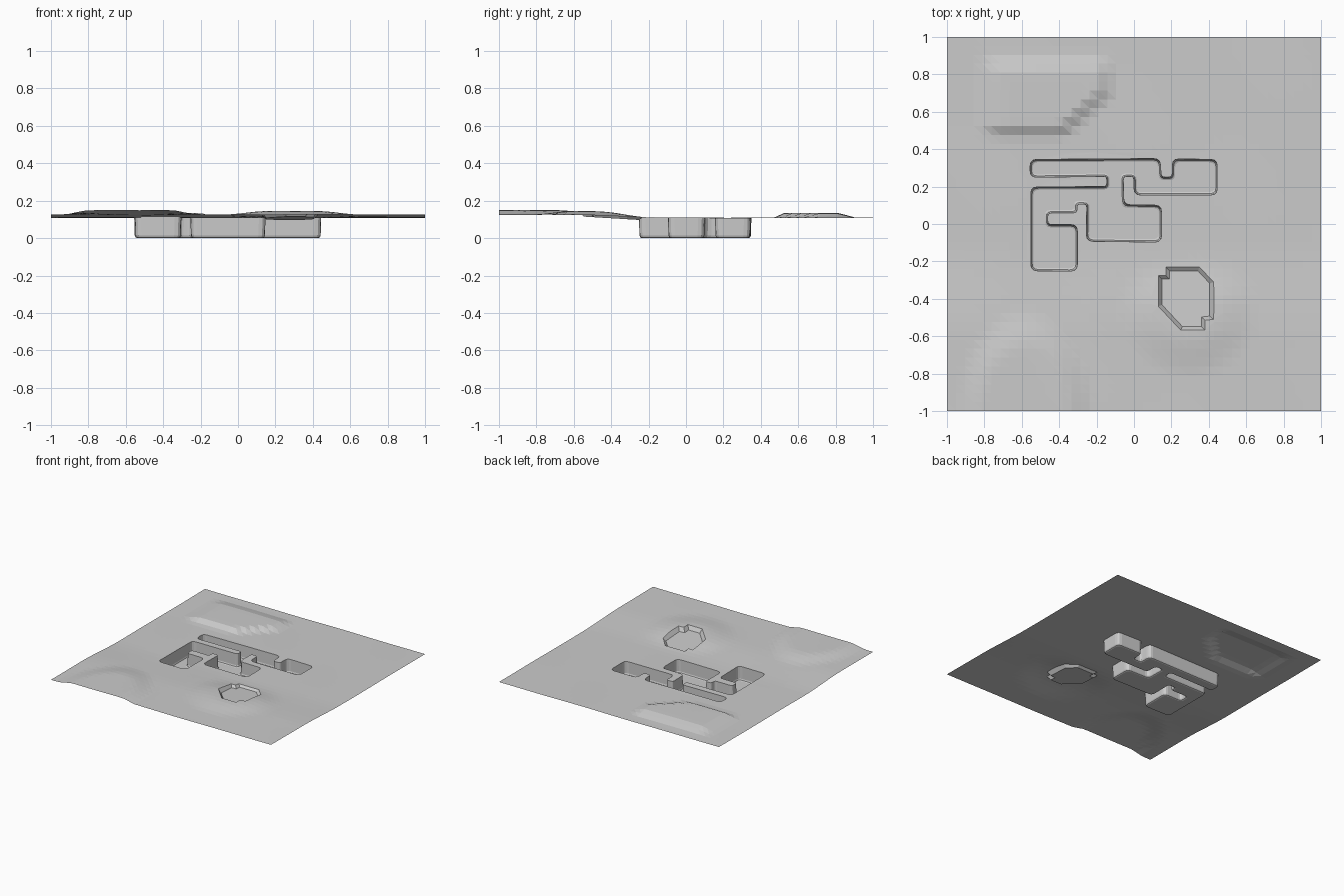
import bpy, math, random
from mathutils import Vector
from mathutils.geometry import delaunay_2d_cdt

if "Cube" in bpy.data.objects:
    bpy.data.objects.remove(bpy.data.objects["Cube"])

random.seed(4)


def smooth(a, b, t):
    t = max(0.0, min(1.0, (t - a) / (b - a)))
    return t * t * (3 - 2 * t)


def height(x, y):
    """Gently rolling ground: high at the front, low at the back, three rises."""
    z = 0.108 + 0.018 * smooth(-0.1, -0.6, y)
    # front-left hill
    d = math.hypot((x + 0.58) / 0.36, (y + 1.0) / 0.55)
    z += 0.023 * smooth(1.0, 0.6, d)
    # rise around the small pit
    d = math.hypot(x - 0.29, y + 0.45)
    z += 0.020 * smooth(0.38, 0.14, d) * smooth(-0.15, -0.45, y)
    # back-left mound, steep on its south side
    south = 0.46 + 0.20 * smooth(-0.42, -0.12, x)
    z += (0.026 * smooth(south, south + 0.07, y) * smooth(0.92, 0.80, y)
          * smooth(-0.85, -0.70, x) * smooth(-0.10, -0.20, x))
    return z + 0.0015 * math.sin(7 * x + 3 * y) * math.sin(5 * y - 2 * x)


def offset(poly, d):
    """Move every edge of a clockwise outline inward by d."""
    out, n = [], len(poly)
    for i in range(n):
        a, b, c = (Vector(poly[(i + k) % n]) for k in (-1, 0, 1))
        u, v = (b - a).normalized(), (c - b).normalized()
        n1, n2 = Vector((u.y, -u.x)), Vector((v.y, -v.x))
        out.append(b + (n1 + n2) * d / (1 + n1.dot(n2)))
    return out


def rounded(poly, r, seg=3):
    out, n = [], len(poly)
    for i in range(n):
        a, b, c = (Vector(poly[(i + k) % n]) for k in (-1, 0, 1))
        rr = min(r, 0.35 * (a - b).length, 0.35 * (c - b).length)
        p, q = b + (a - b).normalized() * rr, b + (c - b).normalized() * rr
        for k in range(seg + 1):
            t = k / seg
            out.append(p * (1 - t) ** 2 + b * 2 * t * (1 - t) + q * t * t)
    return out


def inside(p, poly):
    hit = False
    for i in range(len(poly)):
        a, b = poly[i - 1], poly[i]
        if (a[1] > p.y) != (b[1] > p.y):
            if p.x < (b[0] - a[0]) * (p.y - a[1]) / (b[1] - a[1]) + a[0]:
                hit = not hit
    return hit


def triangulate(points, loops, keep):
    pts = [Vector(p) for p in points]
    edges = []
    for loop in loops:
        s, n = len(pts), len(loop)
        pts += [Vector(p) for p in loop]
        edges += [(s + i, s + (i + 1) % n) for i in range(n)]
    v, _, f, *_ = delaunay_2d_cdt(pts, edges, [], 0, 1e-5)
    f = [t for t in f if keep(sum((v[i] for i in t), Vector((0, 0))) / len(t))]
    return v, f


def make(name, verts, faces):
    me = bpy.data.meshes.new(name)
    me.from_pydata([tuple(v) for v in verts], [], [tuple(f) for f in faces])
    me.update()
    ob = bpy.data.objects.new(name, me)
    bpy.context.collection.objects.link(ob)
    return ob


def pit(name, rings, floor):
    """Walls bridge the rings [(outline, z function)]; the last ring is filled."""
    n = len(rings[0][0])
    verts = [(p[0], p[1], z(p[0], p[1])) for loop, z in rings for p in loop]
    faces = []
    for k in range(len(rings) - 1):
        for i in range(n):
            j = (i + 1) % n
            faces.append((k * n + j, k * n + i, k * n + n + i, k * n + n + j))
    make(name + "_walls", verts, faces)
    last = rings[-1][0]
    v, f = triangulate([], [last], lambda c: inside(c, last))
    make(name + "_floor", [(p.x, p.y, floor(p.x, p.y)) for p in v], f)


# outlines, clockwise seen from above
rooms = [(-0.555, 0.345), (0.14, 0.35), (0.145, 0.25), (0.205, 0.25),
         (0.205, 0.348), (0.445, 0.345), (0.445, 0.155), (0.0, 0.155),
         (0.0, 0.255), (-0.058, 0.255), (-0.055, 0.103), (0.147, 0.1),
         (0.147, -0.097), (-0.255, -0.092), (-0.252, 0.107), (-0.305, 0.107),
         (-0.305, 0.06), (-0.462, 0.06), (-0.462, -0.003), (-0.303, -0.003),
         (-0.303, -0.252), (-0.552, -0.25), (-0.552, 0.198), (-0.145, 0.2),
         (-0.145, 0.255), (-0.555, 0.25)]
crater = [(0.17, -0.23), (0.35, -0.23), (0.425, -0.31), (0.425, -0.51),
          (0.38, -0.515), (0.38, -0.568), (0.25, -0.568), (0.13, -0.44),
          (0.13, -0.275), (0.17, -0.275)]
room_top = rounded(rooms, 0.035)

# ground sheet with both holes cut out
N = 42
square = [(-1, -1), (1, -1), (1, 1), (-1, 1)]
grid = [(-1 + 2 * i / N, -1 + 2 * j / N) for i in range(N + 1) for j in range(N + 1)]
v, f = triangulate(grid, [square, room_top, crater],
                   lambda c: not inside(c, room_top) and not inside(c, crater))
make("ground", [(p.x, p.y, height(p.x, p.y)) for p in v], f)

# sunken rooms with a rounded lower edge
pit("rooms", [(room_top, height),
              (rounded(offset(rooms, 0.003), 0.035), lambda x, y: 0.014),
              (rounded(offset(rooms, 0.007), 0.033), lambda x, y: 0.004),
              (rounded(offset(rooms, 0.015), 0.03), lambda x, y: 0.0)],
    lambda x, y: 0.0)


# shallow pit with a sloping floor
def slope(x, y):
    return 0.096 - 0.06 * (y + 0.23)


pit("shallow_pit", [(crater, height), (offset(crater, 0.02), slope)], slope)
